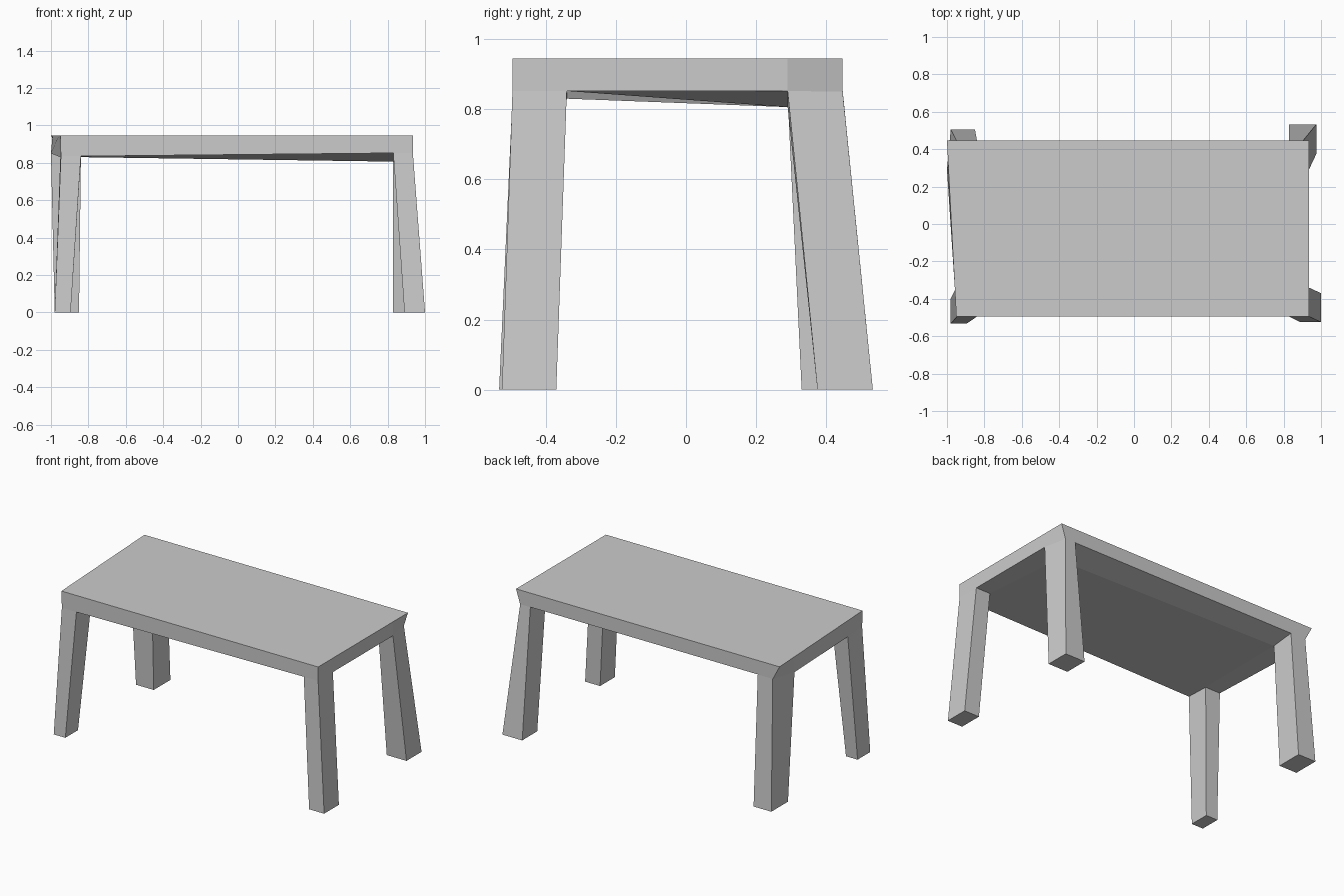
import bpy, bmesh

if "Cube" in bpy.data.objects:
    bpy.data.objects.remove(bpy.data.objects["Cube"])

# Lattice lines under the tabletop: each corner cell carries a leg
XS = [-0.95, -0.84, 0.83, 0.935]
YS = [-0.495, -0.34, 0.29, 0.447]
TOP = 0.945

# Small irregularities of the hand-made underside: (column, row) -> point
NUDGED = {
    (0, 0): (-0.947, -0.495, 0.835), (0, 1): (-0.95, -0.34, 0.83),
    (1, 0): (-0.84, -0.495, 0.835), (1, 1): (-0.84, -0.34, 0.83),
    (0, 2): (-1.0, 0.29, 0.85), (1, 2): (-0.84, 0.29, 0.835),
    (0, 3): (-0.95, 0.447, 0.85), (2, 2): (0.83, 0.29, 0.806),
    (3, 3): (0.905, 0.447, 0.85),
}


def under(i, j):
    return NUDGED.get((i, j), (XS[i], YS[j], 0.852))


def rim(i, j):
    # The left edge of the top runs at a slight slant
    t = (YS[j] - YS[0]) / (YS[3] - YS[0])
    return (XS[i] - (0.05 * t if i == 0 else 0), YS[j], TOP)


def build(name, faces):
    bm = bmesh.new()
    for points in faces:
        bm.faces.new([bm.verts.new(p) for p in points])
    bmesh.ops.remove_doubles(bm, verts=bm.verts, dist=0.0001)
    bmesh.ops.recalc_face_normals(bm, faces=bm.faces)
    mesh = bpy.data.meshes.new(name)
    bm.to_mesh(mesh)
    bm.free()
    obj = bpy.data.objects.new(name, mesh)
    bpy.context.collection.objects.link(obj)


def cell(i, j):
    return [(i, j), (i + 1, j), (i + 1, j + 1), (i, j + 1)]


# Tabletop: flat top, side band and uneven underside
loop = ([(i, 0) for i in range(3)] + [(3, j) for j in range(3)]
        + [(i, 3) for i in (3, 2, 1)] + [(0, j) for j in (3, 2, 1)])
faces = [[rim(*k) for k in loop]]
for a, b in zip(loop, loop[1:] + loop[:1]):
    faces.append([under(*a), under(*b), rim(*b), rim(*a)])
for i in range(3):
    for j in range(3):
        faces.append([under(*k) for k in cell(i, j)])
build("tabletop", faces)

# Splayed legs: from a corner cell of the underside to a rectangular foot
LEGS = {
    "front_left_leg": (0, 0, -0.98, -0.895, -0.533, -0.40),
    "front_right_leg": (2, 0, 0.89, 1.0, -0.525, -0.37),
    "back_left_leg": (0, 2, -0.98, -0.85, 0.33, 0.505),
    "back_right_leg": (2, 2, 0.83, 0.975, 0.375, 0.533),
}
for name, (i, j, x0, x1, y0, y1) in LEGS.items():
    head = [under(*k) for k in cell(i, j)]
    foot = [(x0, y0, 0), (x1, y0, 0), (x1, y1, 0), (x0, y1, 0)]
    sides = [[foot[k], foot[(k + 1) % 4], head[(k + 1) % 4], head[k]]
             for k in range(4)]
    build(name, [head, foot] + sides)
